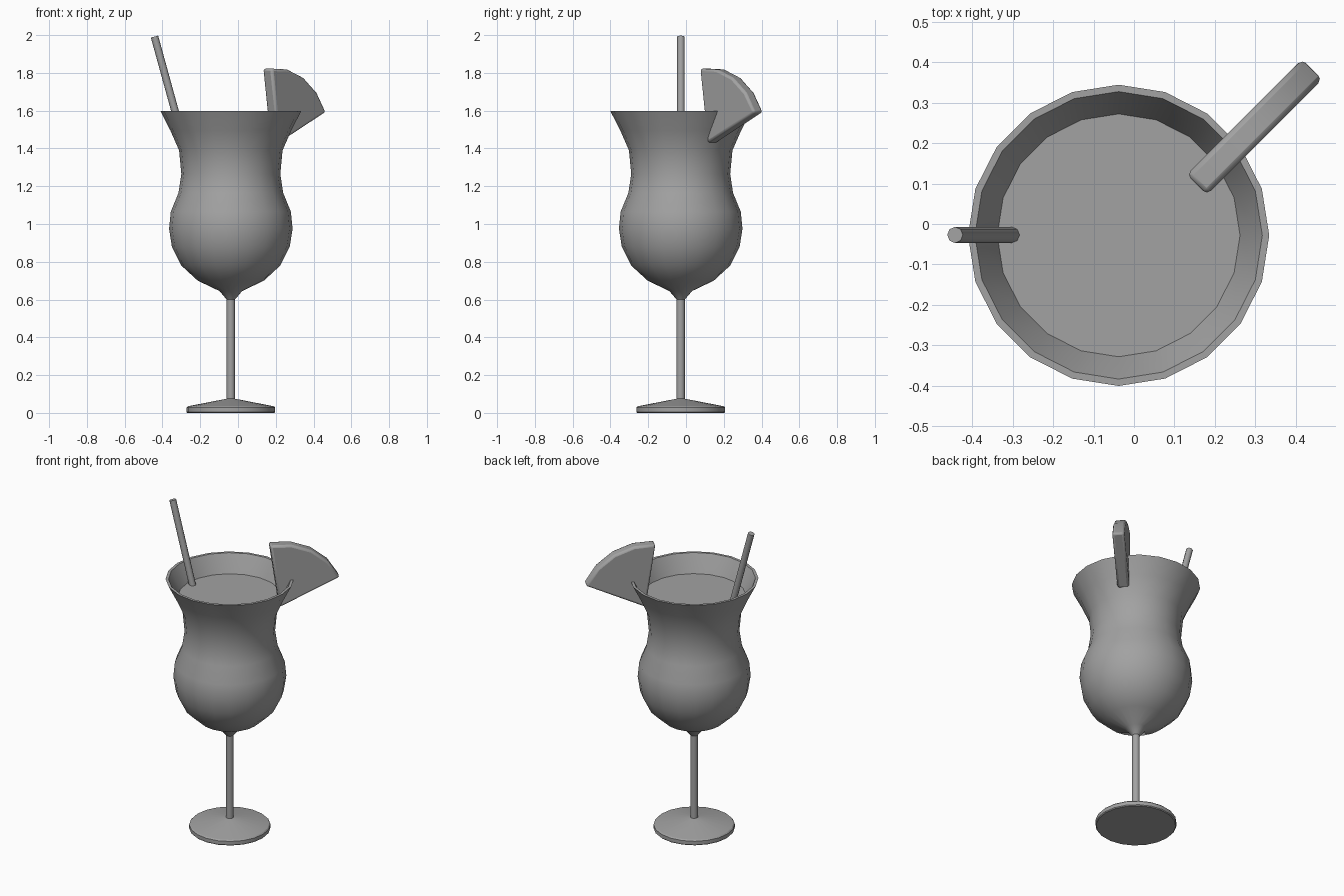
import bpy
import bmesh
from math import sin, cos, radians, pi
from mathutils import Vector, Matrix

if "Cube" in bpy.data.objects:
    bpy.data.objects.remove(bpy.data.objects["Cube"])

AXIS = Vector((-0.038, -0.028, 0))   # centre line of the glass
SIDES = 20

grey = bpy.data.materials.new("plain grey")
grey.use_nodes = True
colour = (0.36, 0.36, 0.36, 1)
grey.diffuse_color = colour
grey.node_tree.nodes["Principled BSDF"].inputs["Base Color"].default_value = colour


def finish(name, bm, angle=None):
    """Turn a bmesh into a named object, optionally smooth with sharp edges."""
    bmesh.ops.recalc_face_normals(bm, faces=bm.faces)
    mesh = bpy.data.meshes.new(name)
    bm.to_mesh(mesh)
    bm.free()
    mesh.materials.append(grey)
    obj = bpy.data.objects.new(name, mesh)
    bpy.context.collection.objects.link(obj)
    if angle:
        bpy.ops.object.select_all(action='DESELECT')
        obj.select_set(True)
        bpy.context.view_layer.objects.active = obj
        bpy.ops.object.shade_smooth_by_angle(angle=radians(angle))
    return obj


def lathe(name, profile, angle=40):
    """Revolve (radius, height) points about the centre line."""
    bm = bmesh.new()
    verts = [bm.verts.new(AXIS + Vector((r, 0, z))) for r, z in profile]
    edges = [bm.edges.new(pair) for pair in zip(verts, verts[1:])]
    bmesh.ops.spin(bm, geom=verts + edges, cent=AXIS, axis=(0, 0, 1),
                   angle=2 * pi, steps=SIDES)
    bmesh.ops.remove_doubles(bm, verts=bm.verts, dist=0.0005)
    return finish(name, bm, angle)


# Bowl: outer curve from stem to rim, then the same curve inset as the inner wall
outer = [(0.022, 0.6), (0.06, 0.645), (0.175, 0.7), (0.262, 0.78),
         (0.312, 0.88), (0.327, 0.975), (0.318, 1.065), (0.277, 1.165),
         (0.262, 1.265), (0.274, 1.39), (0.32, 1.495), (0.372, 1.597)]
inner = [(r - 0.017, z) for r, z in reversed(outer[2:])]
lathe("glass_bowl", outer + inner + [(0, 0.68)])

# Stem and foot
lathe("glass_stem", [(0.022, 0.6), (0.022, 0.06)])
lathe("glass_foot", [(0, 0.078), (0.022, 0.075), (0.228, 0.035), (0.235, 0.028),
                     (0.235, 0.005), (0.23, 0), (0, 0)], 30)

# Drink surface
bm = bmesh.new()
bmesh.ops.create_circle(bm, cap_ends=True, segments=SIDES, radius=0.303,
                        matrix=Matrix.Translation(AXIS + Vector((0, 0, 1.488))))
finish("drink", bm)

# Straw leaning outwards on the right of the glass
top = Vector((-0.442, -0.027, 1.992))
bottom = Vector((-0.29, -0.027, 1.44))
lean = top - bottom
bm = bmesh.new()
bmesh.ops.create_cone(bm, cap_ends=True, segments=8, radius1=0.02, radius2=0.02,
                      depth=lean.length,
                      matrix=Matrix.Translation((top + bottom) / 2)
                      @ lean.to_track_quat('Z', 'Y').to_matrix().to_4x4())
finish("straw", bm, 50)

# Fruit wedge: a circle sector standing on a diagonal across the rim
along = Vector((1, 1, 0)).normalized()
across = Vector((1, -1, 0)).normalized()
centre, radius, thickness, steps = Vector((0.225, 1.43)), 0.396, 0.07, 4
outline = [(0.234, 1.427)]
for i in range(steps + 1):
    a = radians(24 + (97 - 24) * i / steps)
    outline.append((centre.x + radius * cos(a), centre.y + radius * sin(a)))
bm = bmesh.new()
near_side = across * (0.041 - thickness / 2)
face = bm.faces.new([bm.verts.new(along * s + Vector((0, 0, z)) + near_side)
                     for s, z in outline])
grown = bmesh.ops.extrude_face_region(bm, geom=[face])
bmesh.ops.translate(bm, vec=across * thickness,
                    verts=[g for g in grown["geom"] if isinstance(g, bmesh.types.BMVert)])
wedge = finish("fruit_wedge", bm, 40)
bevel = wedge.modifiers.new("soft_edges", 'BEVEL')
bevel.width = 0.013
bevel.segments = 2
bevel.limit_method = 'ANGLE'
bevel.angle_limit = radians(30)
